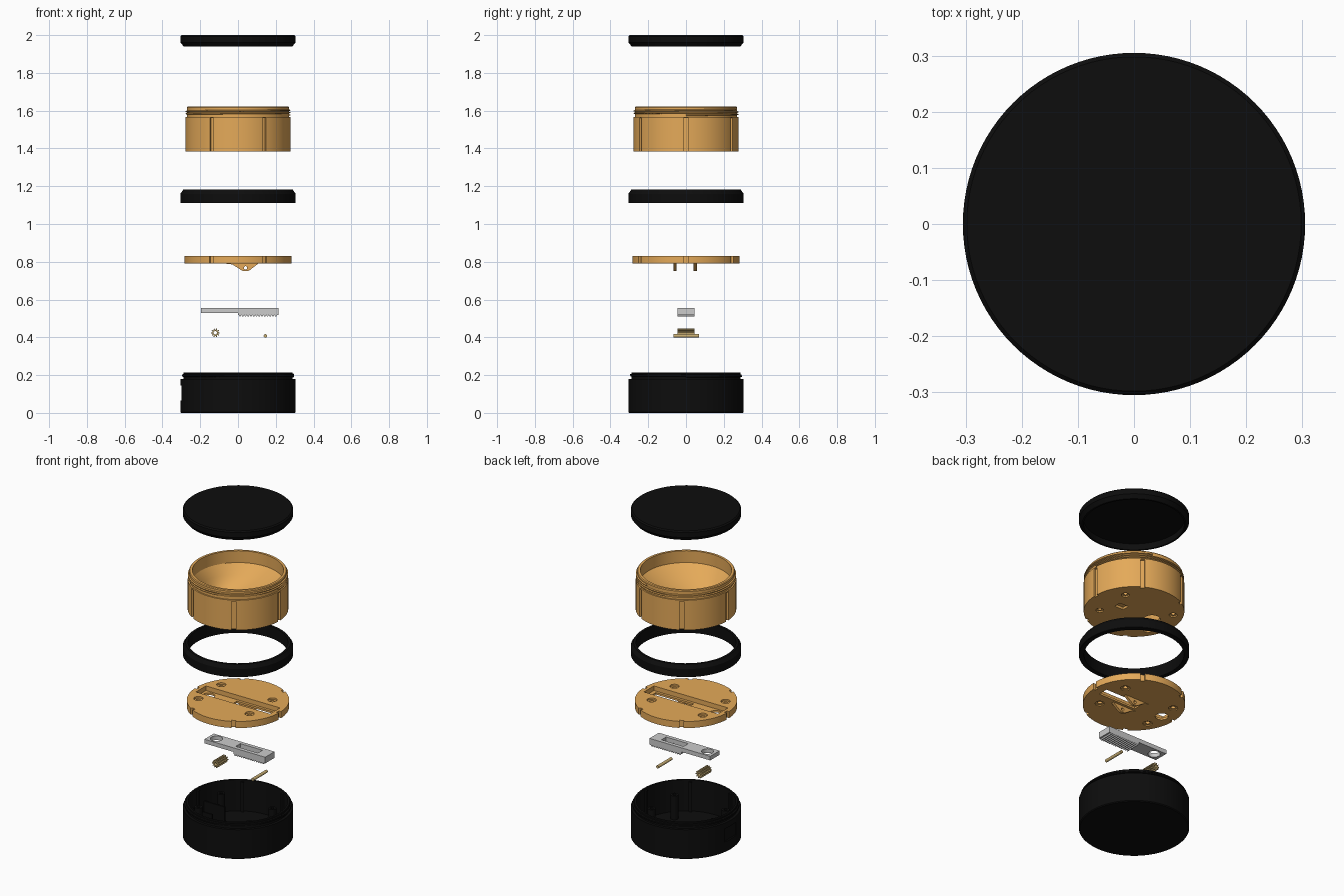
import bpy, bmesh
from math import sin, cos, pi, radians
from mathutils import Matrix, Vector

if "Cube" in bpy.data.objects:
    bpy.data.objects.remove(bpy.data.objects["Cube"])


def material(name, rgb):
    m = bpy.data.materials.new(name)
    m.diffuse_color = (*rgb, 1)
    m.use_nodes = True
    m.node_tree.nodes["Principled BSDF"].inputs["Base Color"].default_value = m.diffuse_color
    return m


BLACK = material("black_plastic", (0.004, 0.004, 0.004))
AMBER = material("amber_plastic", (0.78, 0.40, 0.10))
BRASS = material("brass", (0.60, 0.44, 0.18))


def finish(bm, name, mat=None):
    bmesh.ops.recalc_face_normals(bm, faces=bm.faces)
    me = bpy.data.meshes.new(name)
    bm.to_mesh(me)
    bm.free()
    ob = bpy.data.objects.new(name, me)
    bpy.context.collection.objects.link(ob)
    if mat:
        me.materials.append(mat)
    return ob


def loft(name, rings, mat=None, closed=False, seg=96):
    """Stack of (radius, z, x offset) circles; capped at both ends or closed on itself."""
    bm = bmesh.new()
    loops = []
    for r, z, *cx in rings:
        ox = cx[0] if cx else 0
        loops.append([bm.verts.new((ox + r * cos(2 * pi * i / seg), r * sin(2 * pi * i / seg), z))
                      for i in range(seg)])
    pairs = list(zip(loops, loops[1:] + loops[:1]))
    for a, b in pairs if closed else pairs[:-1]:
        for i in range(seg):
            j = (i + 1) % seg
            bm.faces.new((a[i], a[j], b[j], b[i]))
    if not closed:
        bm.faces.new(loops[0])
        bm.faces.new(loops[-1])
    return finish(bm, name, mat)


def box(name, x, y, z, mat=None, angle=0):
    """Box from (min, max) ranges, turned about the z axis."""
    bm = bmesh.new()
    bmesh.ops.create_cube(bm, size=1)
    for v in bm.verts:
        v.co = Vector([(lo + hi) / 2 + c * (hi - lo) for c, (lo, hi) in zip(v.co, (x, y, z))])
    bm.transform(Matrix.Rotation(angle, 4, 'Z'))
    return finish(bm, name, mat)


def cyl(name, x, y, r, z0, z1, mat=None, seg=32):
    ob = loft(name, [(r, z0), (r, z1)], mat, seg=seg)
    ob.data.transform(Matrix.Translation((x, y, 0)))
    return ob


def prism(name, pts, y0, y1, mat=None):
    """XZ outline extruded along y."""
    bm = bmesh.new()
    a = [bm.verts.new((x, y0, z)) for x, z in pts]
    b = [bm.verts.new((x, y1, z)) for x, z in pts]
    bm.faces.new(a)
    bm.faces.new(b)
    for i in range(len(pts)):
        j = (i + 1) % len(pts)
        bm.faces.new((a[i], a[j], b[j], b[i]))
    return finish(bm, name, mat)


def circle(x, z, r, n=24):
    return [(x + r * cos(2 * pi * i / n), z + r * sin(2 * pi * i / n)) for i in range(n)]


def thread(name, r, z0, pitch, turns, depth, mat):
    """Helical screw ridge with a trapezoid section."""
    bm = bmesh.new()
    n = int(72 * turns)
    prev = None
    for i in range(n + 1):
        t = 2 * pi * turns * i / n
        z = z0 + pitch * turns * i / n
        sec = [(r - .003, -.006), (r + depth, -.002), (r + depth, .002), (r - .003, .006)]
        cur = [bm.verts.new((q * cos(t), q * sin(t), z + h)) for q, h in sec]
        if prev:
            for k in range(4):
                bm.faces.new((prev[k], prev[(k + 1) % 4], cur[(k + 1) % 4], cur[k]))
        if i in (0, n):
            bm.faces.new(cur)
        prev = cur
    return finish(bm, name, mat)


def cut(ob, cutter):
    mod = ob.modifiers.new("cut", 'BOOLEAN')
    mod.operation, mod.solver, mod.object = 'DIFFERENCE', 'EXACT', cutter
    bpy.context.view_layer.objects.active = ob
    bpy.ops.object.modifier_apply(modifier=mod.name)
    bpy.data.objects.remove(cutter)


SCREWS = [(x, y) for x in (.155, -.19) for y in (-.11, .11)]
SIXTHS = [radians(60 * i) for i in range(6)]

# Base: threaded tub with thumb recess, screw posts and guide ribs
base = loft("base", [(.300, 0), (.305, .005), (.305, .18), (.289, .18), (.289, .212), (.286, .215),
                     (.275, .215), (.275, .025)], BLACK)
cut(base, box("cutter", (-.4, -.295), (-.055, .055), (.065, .145)))
thread("base_thread", .289, .192, .006, 2, .007, BLACK)
for i, (x, y) in enumerate(SCREWS):
    post = cyl(f"base_post_{i}", x, y, .022, .02, .17, BLACK)
    cut(post, cyl("cutter", x, y, .010, .08, .3))
for i, a in enumerate(SIXTHS):
    box(f"base_rib_{i}", (.264, .278), (-.010, .010), (.02, .205), BLACK, a)
for s in (-1, 1):
    box(f"chute_wall_{s}", (-.268, -.13), (s * .06 - .005, s * .06 + .005), (.02, .12), BLACK)

# Pinion gear and its pin
outline = []
for i in range(10):
    for off, r in ((-.32, .016), (-.17, .023), (.17, .023), (.32, .016)):
        t = 2 * pi * (i + off) / 10
        outline.append((-.12 + r * cos(t), .424 + r * sin(t)))
gear = prism("pinion_gear", outline, -.045, .045, BRASS)
cut(gear, prism("cutter", circle(-.12, .424, .009), -.1, .1))
prism("pinion_pin", circle(.145, .408, .009), -.066, .068, BRASS)

# Rack slider with dose hole and pocket
profile = [(-.195, .555), (-.195, .53), (0, .53), (0, .517)]
for i in range(14):
    x = .005 + i * .0145
    profile += [(x, .517), (x + .004, .509), (x + .008, .509), (x + .012, .517)]
profile += [(.215, .517), (.215, .555)]
slider = prism("rack_slider", profile, -.045, .045)
cut(slider, cyl("cutter", -.145, 0, .034, .5, .6, seg=48))
cut(slider, box("cutter", (.0, .15), (-.022, .022), (.53, .6)))

# Divider plate with slider channel, notches, screw holes and pin lugs
plate = loft("divider_plate", [(.283, .79), (.283, .83)], AMBER)
cut(plate, box("cutter", (-.25, .25), (-.048, .048), (.802, .9)))
cut(plate, box("cutter", (-.03, .225), (-.032, .032), (.7, .9)))
cut(plate, cyl("cutter", -.2, 0, .036, .7, .9, seg=48))
for a in SIXTHS:
    cut(plate, box("cutter", (.268, .35), (-.012, .012), (.7, .9), angle=a))
for x, y in SCREWS:
    cut(plate, cyl("cutter", x, y, .013, .7, .9))
    cut(plate, cyl("cutter", x, y, .026, .820, .9))
    cut(plate, cyl("cutter", x, y, .026, .7, .796))
for s in (-1, 1):
    y = -.004 + s * .053
    lug = prism(f"pin_lug_{s}", [(-.08, .792), (-.03, .786), (.02, .754), (.03, .75), (.05, .75),
                                 (.06, .754), (.11, .792)], y - .008, y + .008, AMBER)
    cut(lug, prism("cutter", circle(.04, .768, .009), y - .1, y + .1))

# Clamp ring
loft("clamp_ring", [(.276, 1.11), (.303, 1.11), (.305, 1.112), (.305, 1.16), (.290, 1.182), (.276, 1.182)],
     BLACK, closed=True)

# Hopper cup: funnel floor leading to an offset outlet, grooved outside
cup = loft("hopper_cup", [(.045, 1.385, -.13), (.278, 1.385), (.278, 1.567), (.270, 1.567), (.270, 1.575),
                          (.270, 1.617), (.266, 1.622), (.252, 1.622), (.252, 1.55),
                          (.19, 1.495, -.03), (.11, 1.435, -.09), (.045, 1.40, -.13)], AMBER, closed=True)
for a in SIXTHS:
    cut(cup, box("cutter", (.266, .35), (-.012, .012), (1.3, 1.56), angle=a))
for x, y in SCREWS:
    cut(cup, cyl("cutter", x, y, .022, 1.3, 1.393))
    cut(cup, cyl("cutter", x, y, .011, 1.3, 1.405))
cut(cup, box("cutter", (.06, .12), (-.022, .022), (1.3, 1.40)))
thread("cup_thread", .270, 1.577, .0125, 2.2, .007, AMBER)

# Lid: shallow cap, chamfered at the bottom
loft("lid", [(.278, 1.978), (.278, 1.94), (.288, 1.94), (.305, 1.962), (.305, 1.993), (.298, 2.0)], BLACK)

# Smooth the round surfaces, keep the edges sharp
bpy.ops.object.select_all(action='SELECT')
bpy.ops.object.shade_smooth_by_angle(angle=radians(25))
